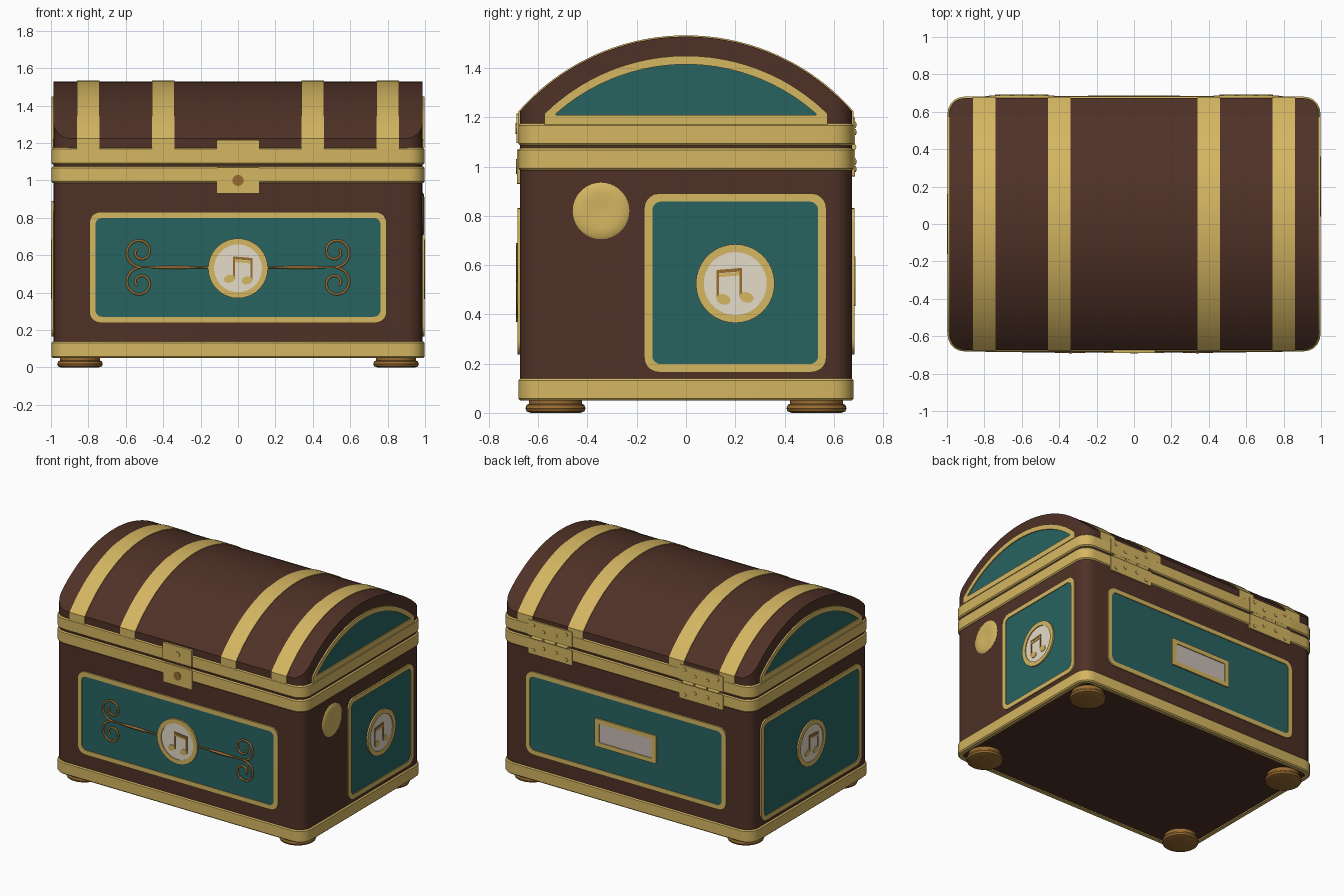
import bpy, bmesh, math
from math import sin, cos, pi, sqrt

if "Cube" in bpy.data.objects:
    bpy.data.objects.remove(bpy.data.objects["Cube"])


def material(name, rgb):
    m = bpy.data.materials.new(name)
    m.diffuse_color = (*rgb, 1)
    m.use_nodes = True
    m.node_tree.nodes["Principled BSDF"].inputs["Base Color"].default_value = m.diffuse_color
    return m


BROWN = material("dark_wood", (0.078, 0.031, 0.020))
GOLD = material("gold_trim", (0.66, 0.465, 0.120))
TEAL = material("teal_panel", (0.021, 0.125, 0.120))
BRONZE = material("bronze", (0.32, 0.150, 0.030))
CREAM = material("cream_enamel", (0.78, 0.71, 0.58))
LABEL = material("label_card", (0.58, 0.50, 0.46))


def loft(name, rings, mat, caps=True, closed=False):
    """Skin a list of equal-length 3D rings."""
    bm = bmesh.new()
    vs = [[bm.verts.new(p) for p in r] for r in rings]
    n = len(rings[0])
    pairs = list(zip(vs, vs[1:])) + ([(vs[-1], vs[0])] if closed else [])
    for a, b in pairs:
        for i in range(n):
            j = (i + 1) % n
            bm.faces.new((a[i], a[j], b[j], b[i]))
    if caps and not closed:
        bm.faces.new(vs[0])
        bm.faces.new(vs[-1])
    bmesh.ops.recalc_face_normals(bm, faces=bm.faces)
    me = bpy.data.meshes.new(name)
    bm.to_mesh(me)
    bm.free()
    me.materials.append(mat)
    me.shade_smooth()
    me.set_sharp_from_angle(angle=math.radians(32))
    ob = bpy.data.objects.new(name, me)
    bpy.context.collection.objects.link(ob)
    return ob


# Placement of 2D outlines on each wall: (across, up, distance from centre)
def front(u, v, d): return (u, -d, v)
def back(u, v, d): return (u, d, v)
def right(u, v, d): return (d, u, v)
def left(u, v, d): return (-d, u, v)
def flat(u, v, d): return (u, v, d)


def prism(name, outline, place, d0, d1, mat):
    return loft(name, [[place(u, v, d) for u, v in outline] for d in (d0, d1)], mat)


def frame(name, outer, inner, place, d0, d1, mat):
    rings = [[place(u, v, d) for u, v in o] for o, d in
             ((outer, d0), (outer, d1), (inner, d1), (inner, d0))]
    return loft(name, rings, mat, closed=True)


def rounded(cu, cv, hu, hv, r, seg=5):
    pts = []
    for k, (su, sv) in enumerate(((1, 1), (-1, 1), (-1, -1), (1, -1))):
        for i in range(seg + 1):
            a = pi / 2 * (k + i / seg)
            pts.append((cu + su * (hu - r) + r * cos(a), cv + sv * (hv - r) + r * sin(a)))
    return pts


def ellipse(cu, cv, ru, rv, n=36, tilt=0):
    pts = []
    for i in range(n):
        a = 2 * pi * i / n
        x, y = ru * cos(a), rv * sin(a)
        pts.append((cu + x * cos(tilt) - y * sin(tilt), cv + x * sin(tilt) + y * cos(tilt)))
    return pts


def lathe(name, cu, cv, profile, place, mat):
    return loft(name, [[place(u, v, d) for u, v in ellipse(cu, cv, r, r)] for r, d in profile], mat)


# Chest body
prism("body", rounded(0, 0, 0.987, 0.674, 0.085), flat, 0.058, 1.16, BROWN)


# Gold trim bands around base, body rim and lid rim
for name, z0, z1 in (("base_band", 0.05, 0.14), ("body_rim", 0.985, 1.075), ("lid_rim", 1.085, 1.175)):
    b = 0.008
    sizes = ((b, z0), (0, z0 + b), (0, z1 - b), (b, z1), (0.035, z1), (0.035, z0))
    loft(name, [[(x, y, z) for x, y in rounded(0, 0, 0.997 - s, 0.681 - s, 0.09 - s)]
                for s, z in sizes], GOLD, closed=True)

# Feet
for sx in (-1, 1):
    for sy in (-1, 1):
        lathe("foot", sx * 0.845, sy * 0.53,
              ((0.10, 0), (0.117, 0.006), (0.122, 0.018), (0.117, 0.032), (0.108, 0.037), (0.108, 0.06)),
              flat, BRONZE)

# Domed lid, lofted along its length with rounded corners
R, CZ = 0.90, 0.628


def lid_section(x, w, grow=0.0, n=32):
    pts = [(x, w, 1.165), (x, -w, 1.165)]
    for i in range(n + 1):
        y = -w + 2 * w * i / n
        pts.append((x, y, CZ + sqrt((R + grow) ** 2 - y * y)))
    return pts


corner = 0.085
stations = []
for i in range(6):
    a = pi / 2 * i / 5
    stations.append((0.987 - corner + corner * cos(a), 0.674 - corner + corner * sin(a)))
stations = [(-x, w) for x, w in stations] + [(x, w) for x, w in reversed(stations)]
loft("lid", [lid_section(x, w) for x, w in stations], BROWN)

# Gold straps over the lid
for c in (-0.80, -0.40, 0.40, 0.80):
    loft("lid_strap", [lid_section(c + s * 0.06, 0.68, 0.005) for s in (-1, 1)], GOLD)


# Lid end panels
def segment(w, z0, z1, ztop, n=24):
    s = ztop - z1
    r = (w * w + s * s) / (2 * s)
    arc = [(w - 2 * w * i / n, 0) for i in range(n + 1)]
    return [(-w, z0), (w, z0)] + [(y, ztop - r + sqrt(r * r - y * y)) for y, _ in arc]


outer, inner = segment(0.575, 1.172, 1.215, 1.45), segment(0.528, 1.21, 1.215, 1.415)
for place in (left, right):
    frame("lid_end_frame", outer, inner, place, 0.97, 0.997, GOLD)
    prism("lid_end_panel", inner, place, 0.97, 0.990, TEAL)


# Framed wall panels
def panel(place, cu, cv, hu, hv, wall):
    t = 0.033
    o, i = rounded(cu, cv, hu, hv, 0.06), rounded(cu, cv, hu - t, hv - t, 0.035)
    frame("panel_frame", o, i, place, wall - 0.02, wall + 0.010, GOLD)
    prism("panel_inlay", i, place, wall - 0.02, wall + 0.004, TEAL)


panel(front, 0, 0.535, 0.795, 0.297, 0.674)
panel(back, 0, 0.535, 0.795, 0.297, 0.674)
panel(right, 0.20, 0.528, 0.37, 0.363, 0.987)
panel(left, 0, 0.528, 0.57, 0.363, 0.987)


# Medallion with a pair of joined music notes
def medallion(place, cu, cv, wall, flip):
    frame("medallion_ring", ellipse(cu, cv, 0.16, 0.16), ellipse(cu, cv, 0.128, 0.128),
          place, wall, wall + 0.014, GOLD)
    prism("medallion_face", ellipse(cu, cv, 0.13, 0.13), place, wall, wall + 0.008, CREAM)
    top = wall + 0.012

    def at(pts): return [(cu + flip * u, cv + v) for u, v in pts]
    for u, v in ((-0.046, -0.056), (0.048, -0.064)):
        prism("note_head", at(ellipse(u, v, 0.029, 0.021, 20, 0.3)), place, wall, top, GOLD)
        prism("note_stem", at([(u + 0.019, v), (u + 0.029, v), (u + 0.029, v + 0.116), (u + 0.019, v + 0.116)]),
              place, wall, top, BRONZE)
    for dv, m in ((0, BRONZE), (-0.016, GOLD)):
        prism("note_beam", at([(-0.027, 0.05 + dv), (0.077, 0.041 + dv), (0.077, 0.055 + dv),
                               (-0.027, 0.064 + dv)]), place, wall, top, m)


medallion(front, 0, 0.53, 0.676, 1)
medallion(right, 0.20, 0.525, 0.987, -1)
medallion(left, 0, 0.525, 0.987, -1)

# Shallow dished knob on the right wall
lathe("side_knob", -0.345, 0.82, ((0.115, 0.97), (0.115, 0.988), (0.105, 0.994), (0.075, 0.998),
                                  (0.04, 0.995), (0.006, 0.993)), right, GOLD)


# Scrollwork on the front panel
def tube(name, pts, radii, depth):
    cu = bpy.data.curves.new(name, 'CURVE')
    cu.dimensions = '3D'
    cu.bevel_depth = depth
    cu.bevel_resolution = 1
    cu.use_fill_caps = True
    sp = cu.splines.new('POLY')
    sp.points.add(len(pts) - 1)
    for p, co, r in zip(sp.points, pts, radii):
        p.co = (*co, 1)
        p.radius = r
    cu.materials.append(BRONZE)
    bpy.context.collection.objects.link(bpy.data.objects.new(name, cu))


for sx in (-1, 1):
    tube("scroll_bar", [(sx * x, -0.681, 0.535) for x in (0.15, 0.24, 0.28, 0.34, 0.40, 0.45, 0.53)],
         (0.9, 0.9, 1.5, 1.7, 1.5, 0.9, 0.8), 0.006)
    for sz in (-1, 1):
        pts = []
        for i in range(41):
            t = 8.6 * i / 40
            r = 0.083 - 0.0072 * t
            pts.append((sx * (0.522 + r * sin(t)), -0.681, 0.535 + sz * (0.083 - r * cos(t))))
        tube("scroll_curl", pts, [1] * 41, 0.007)

# Front latch
prism("latch_upper", rounded(0, 1.155, 0.115, 0.06, 0.006, 2), front, 0.66, 0.689, GOLD)
prism("latch_lower", rounded(0, 1.0, 0.115, 0.07, 0.006, 2), front, 0.66, 0.687, GOLD)
prism("latch_stud", ellipse(0, 1.155, 0.022, 0.022, 8), front, 0.66, 0.693, GOLD)
prism("keyhole", ellipse(0, 1.0, 0.03, 0.03, 20), front, 0.66, 0.690, BRONZE)

# Back hinges with knuckles and rivets
for c in (-0.6, 0.6):
    for z in (1.015, 1.145):
        prism("hinge_leaf", rounded(c, z, 0.175, 0.055, 0.006, 2), back, 0.66, 0.686, GOLD)
        for du in (-0.13, -0.05, 0.05, 0.13):
            dz = 0.025 if abs(du) > 0.1 else -0.005
            lathe("hinge_rivet", c + du, z + (dz if z > 1.08 else -dz),
                  ((0.014, 0.68), (0.012, 0.690), (0.005, 0.692)), back, GOLD)
    for k in (-0.1, 0, 0.1):
        loft("hinge_knuckle", [[(c + k + s * 0.044, 0.678 + y, 1.08 + z) for y, z in ellipse(0, 0, 0.014, 0.014, 12)]
                               for s in (-1, 1)], GOLD)

# Framed name plate on the back
o, i = rounded(0, 0.535, 0.245, 0.10, 0.01, 2), rounded(0, 0.535, 0.21, 0.068, 0.006, 2)
frame("label_frame", o, i, back, 0.67, 0.688, GOLD)
prism("label_plate", i, back, 0.67, 0.682, LABEL)
